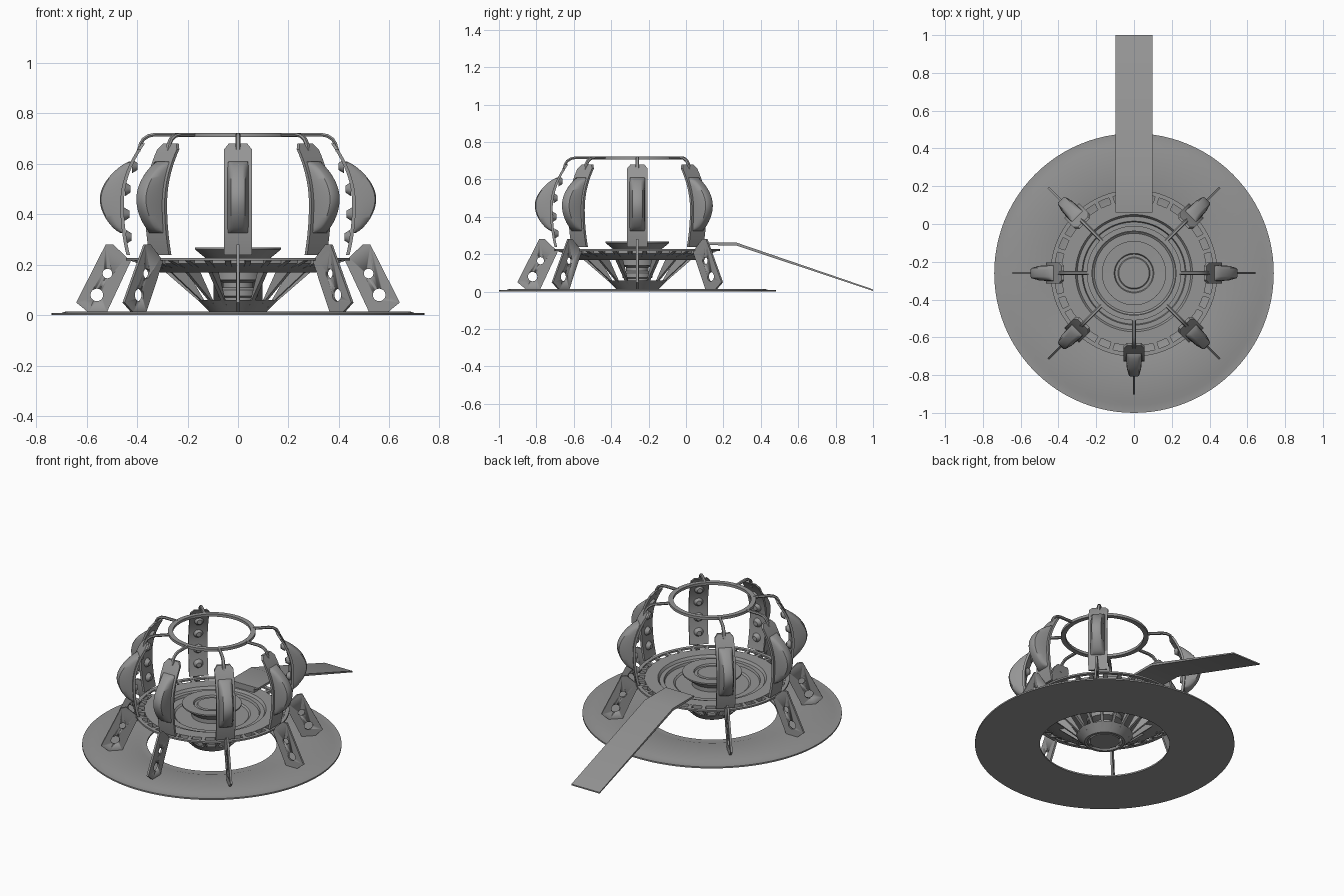
import bpy, bmesh, math
from mathutils import Matrix, Vector

if "Cube" in bpy.data.objects:
    bpy.data.objects.remove(bpy.data.objects["Cube"])

CENTRE = Vector((0, -0.26, 0))
ARM_ANGLES = [0, 45, 135, 180, 225, 270, 315]

grey = bpy.data.materials.new("hull_grey")
grey.use_nodes = True
grey.diffuse_color = (0.3, 0.3, 0.3, 1)
grey.node_tree.nodes["Principled BSDF"].inputs["Base Color"].default_value = (0.3, 0.3, 0.3, 1)


def finish(name, bm, angle=0, smooth=30):
    """Turn a bmesh into an object standing around the saucer's axis."""
    bmesh.ops.recalc_face_normals(bm, faces=bm.faces)
    mesh = bpy.data.meshes.new(name)
    bm.to_mesh(mesh)
    bm.free()
    mesh.materials.append(grey)
    obj = bpy.data.objects.new(name, mesh)
    bpy.context.collection.objects.link(obj)
    obj.matrix_world = Matrix.Translation(CENTRE) @ Matrix.Rotation(math.radians(angle), 4, "Z")
    bpy.ops.object.select_all(action="DESELECT")
    obj.select_set(True)
    bpy.context.view_layer.objects.active = obj
    bpy.ops.object.shade_smooth_by_angle(angle=math.radians(smooth))
    return obj


def lathe(name, profile, closed=True, steps=96):
    """Spin a (radius, height) profile around the axis."""
    bm = bmesh.new()
    rings = []
    for i in range(steps):
        a = 2 * math.pi * i / steps
        rings.append([bm.verts.new((r * math.cos(a), r * math.sin(a), z)) for r, z in profile])
    n = len(profile)
    for i in range(steps):
        a, b = rings[i], rings[(i + 1) % steps]
        for j in range(n if closed else n - 1):
            k = (j + 1) % n
            bm.faces.new((a[j], b[j], b[k], a[k]))
    bmesh.ops.remove_doubles(bm, verts=bm.verts, dist=1e-5)
    return finish(name, bm)


def loft(bm, sections):
    """Skin a row of equal-length point loops and cap both ends."""
    rows = [[bm.verts.new(p) for p in s] for s in sections]
    n = len(rows[0])
    for a, b in zip(rows, rows[1:]):
        for j in range(n):
            bm.faces.new((a[j], a[(j + 1) % n], b[(j + 1) % n], b[j]))
    bm.faces.new(rows[0])
    bm.faces.new(rows[-1])


def plate(bm, outline, half, angle=0):
    """Upright radial plate cut from a (radius, height) outline."""
    turn = Matrix.Rotation(math.radians(angle), 3, "Z")
    loft(bm, [[turn @ Vector((r, y, z)) for r, z in outline] for y in (-half, half)])


def panel_radius(z):
    """Outer face of the bowed panels."""
    return 0.467 - 1.45 * (z - 0.44) ** 2 if z > 0.44 else 0.467 - 0.6 * (z - 0.44) ** 2


# Ground ring with a slightly raised deck
lathe("ground_ring", [(0.37, 0), (0.74, 0), (0.74, 0.009), (0.70, 0.009), (0.68, 0.015),
                      (0.43, 0.015), (0.41, 0.009), (0.37, 0.009)])

# Dished platform
lathe("platform", [(0.385, 0.227), (0.385, 0.205), (0.31, 0.17), (0.10, 0.17), (0.10, 0.19),
                   (0.21, 0.19), (0.22, 0.198), (0.27, 0.198), (0.275, 0.212),
                   (0.30, 0.212), (0.31, 0.227)])
lathe("platform_outer_rim", [(0.42, 0.217), (0.442, 0.217), (0.442, 0.227), (0.42, 0.227)])

# Spokes making the slots around the platform
bm = bmesh.new()
for i in range(32):
    plate(bm, [(0.30, 0.17), (0.425, 0.215), (0.425, 0.226), (0.375, 0.226)], 0.011, i * 11.25 + 5.6)
finish("slot_spokes", bm)

# Central console and stepped column
lathe("console", [(0, 0.262), (0.08, 0.262), (0.085, 0.256), (0.10, 0.256), (0.105, 0.266),
                  (0.17, 0.268), (0.17, 0.26), (0.115, 0.215), (0.115, 0.17), (0, 0.17)], closed=False)
lathe("column", [(0, 0.17), (0.10, 0.17), (0.10, 0.14), (0.06, 0.13), (0.06, 0.11), (0.08, 0.10),
                 (0.08, 0.075), (0.07, 0.07), (0.07, 0.05), (0.085, 0.045), (0.085, 0.02), (0, 0.02)],
      closed=False)
lathe("base_collar", [(0.10, 0.015), (0.115, 0.015), (0.16, 0.06), (0.145, 0.06)])

# Slanted struts between platform and collar
bm = bmesh.new()
for i in range(16):
    plate(bm, [(0.13, 0.03), (0.155, 0.055), (0.29, 0.172), (0.22, 0.172)], 0.008, i * 22.5)
finish("under_struts", bm)

# Top ring
lathe("top_ring", [(0.222, 0.706), (0.25, 0.706), (0.25, 0.722), (0.222, 0.722)])

for angle in ARM_ANGLES:
    # Landing fin with two round holes
    bm = bmesh.new()
    plate(bm, [(0.52, 0.012), (0.595, 0.012), (0.642, 0.05), (0.525, 0.28), (0.495, 0.28),
               (0.44, 0.228), (0.425, 0.215)], 0.006)
    fin = finish("landing_fin", bm, angle)
    bm = bmesh.new()
    for r, z, size in ((0.56, 0.08, 0.025), (0.518, 0.165, 0.019)):
        place = Matrix.Translation((r, 0, z)) @ Matrix.Rotation(math.pi / 2, 4, "X")
        bmesh.ops.create_cone(bm, cap_ends=True, segments=24, radius1=size, radius2=size,
                              depth=0.1, matrix=place)
    cutter = finish("fin_hole_cutter", bm, angle)
    cutter.hide_render = True
    cutter.hide_set(True)
    cut = fin.modifiers.new("holes", "BOOLEAN")
    cut.object = cutter
    cut.solver = "EXACT"

    # Bowed upright panel with chamfered ends
    bm = bmesh.new()
    sections = []
    for i in range(21):
        z = 0.238 + 0.442 * i / 20
        w = 0.055 - max(0, 0.02 - (0.68 - z)) * 0.9
        r = panel_radius(z)
        sections.append([(r, -w, z), (r, w, z), (r - 0.014, w, z), (r - 0.014, -w, z)])
    loft(bm, sections)
    finish("upright_panel", bm, angle)

    # Crescent pod on the outside of the panel
    bm = bmesh.new()
    sections = []
    for i in range(25):
        t = i / 24
        z = 0.325 + 0.285 * t
        inner = panel_radius(z) - 0.006
        out = inner + 0.012 + 0.076 * math.sin(math.pi * t) ** 0.7
        mid = (inner + out) / 2
        sections.append([(inner, -0.042, z), (mid, -0.038, z), (out - 0.005, -0.027, z), (out, -0.018, z),
                         (out, 0.018, z), (out - 0.005, 0.027, z), (mid, 0.038, z), (inner, 0.042, z)])
    loft(bm, sections)
    finish("outer_pod", bm, angle, 40)

    # Studs on the inside of the panel
    bm = bmesh.new()
    for z in (0.31, 0.40, 0.50, 0.59):
        place = Matrix.Translation((panel_radius(z) - 0.024, 0, z)) @ Matrix.Rotation(-math.pi / 2, 4, "Y")
        bmesh.ops.create_cone(bm, cap_ends=True, segments=20, radius1=0.028, radius2=0.014,
                              depth=0.022, matrix=place)
    finish("inner_studs", bm, angle)

    # Bent rod joining panel and top ring
    path = [(0.24, 0.716), (0.33, 0.716), (0.355, 0.711), (0.375, 0.698), (0.386, 0.68), (0.395, 0.65)]
    bm = bmesh.new()
    sections = []
    for i, (r, z) in enumerate(path):
        a, b = Vector(path[max(i - 1, 0)]), Vector(path[min(i + 1, len(path) - 1)])
        d = (b - a).normalized() * 0.007
        sections.append([(r - d.y * s, y, z + d.x * s) for s, y in
                         ((1, -0.006), (1, 0.006), (0, 0.01), (-1, 0.006), (-1, -0.006), (0, -0.01))])
    loft(bm, sections)
    finish("top_rod", bm, angle, 45)

# Boarding ramp out of the back
bm = bmesh.new()
side = [(0.32, 0.262), (0.53, 0.262), (1.26, 0.012), (1.26, 0.004), (0.53, 0.246), (0.32, 0.25)]
plate(bm, side, 0.098)
finish("boarding_ramp", bm, 90)
bm = bmesh.new()
plate(bm, [(0.32, 0.20), (0.36, 0.20), (0.38, 0.252), (0.32, 0.252)], 0.07)
finish("ramp_mount", bm, 90)
